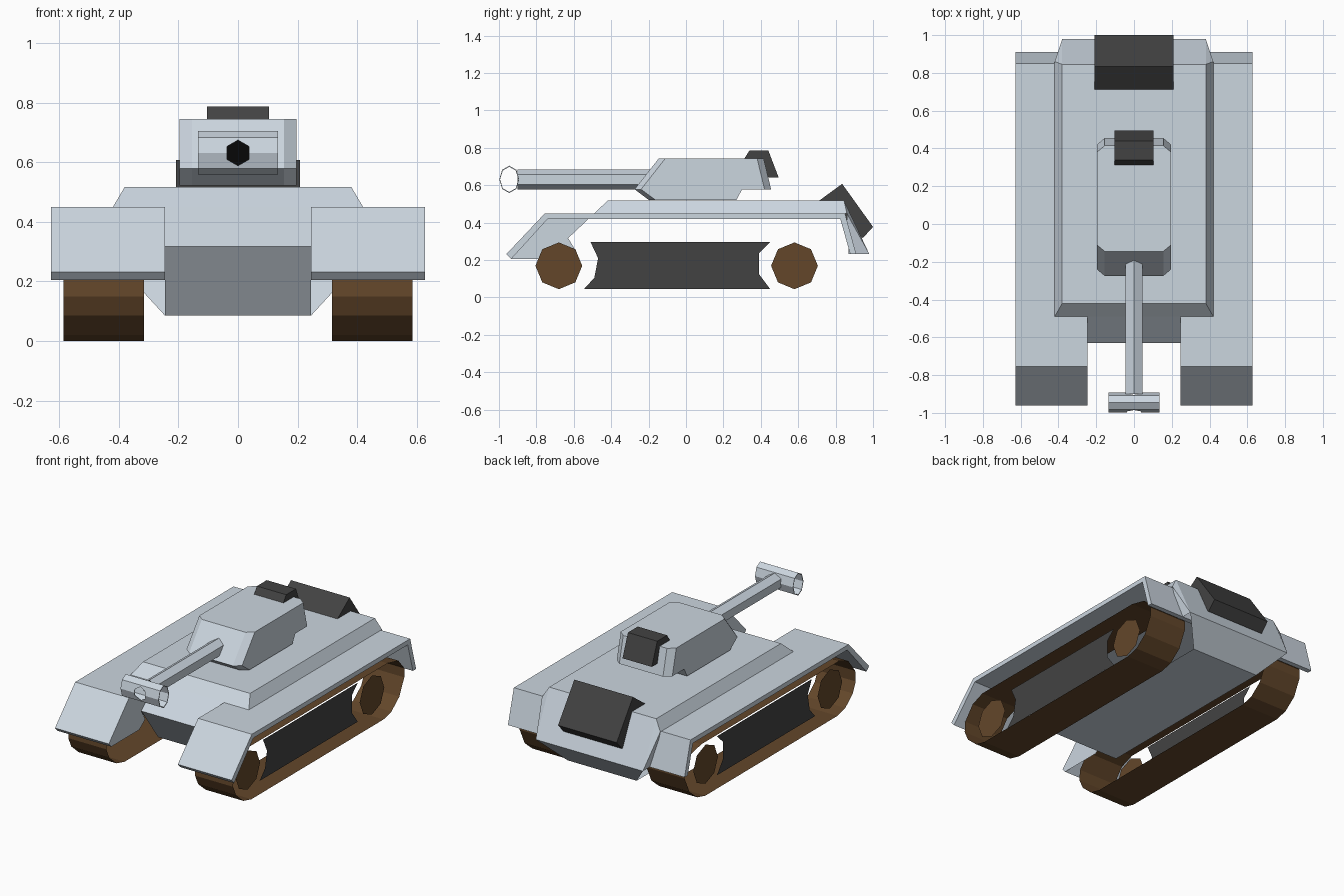
import bpy, bmesh
from math import sin, cos, pi

if "Cube" in bpy.data.objects:
    bpy.data.objects.remove(bpy.data.objects["Cube"])


def material(name, rgb):
    m = bpy.data.materials.new(name)
    m.diffuse_color = (*rgb, 1)
    m.use_nodes = True
    m.node_tree.nodes["Principled BSDF"].inputs["Base Color"].default_value = m.diffuse_color
    return m


PAINT = material("pale_paint", (0.60, 0.67, 0.74))
DARK = material("dark_metal", (0.055, 0.055, 0.055))
BROWN = material("brown_tracks", (0.125, 0.062, 0.023))
BLACK = material("black_bore", (0.002, 0.002, 0.002))


def make(name, bm, mat):
    bmesh.ops.remove_doubles(bm, verts=bm.verts, dist=1e-5)
    bmesh.ops.recalc_face_normals(bm, faces=bm.faces)
    me = bpy.data.meshes.new(name)
    bm.to_mesh(me)
    bm.free()
    me.materials.append(mat)
    ob = bpy.data.objects.new(name, me)
    bpy.context.collection.objects.link(ob)
    return ob


def face(bm, pts):
    bm.faces.new([bm.verts.new(p) for p in pts])


def loft(name, rings, mat, caps=True):
    """Join closed rings of points with quads."""
    bm = bmesh.new()
    loops = [[bm.verts.new(p) for p in r] for r in rings]
    n = len(rings[0])
    for a, b in zip(loops, loops[1:]):
        for i in range(n):
            j = (i + 1) % n
            bm.faces.new((a[i], a[j], b[j], b[i]))
    if caps:
        bm.faces.new(loops[0])
        bm.faces.new(loops[-1])
    return make(name, bm, mat)


def prism(name, x0, x1, profile, mat, caps=True):
    """Extrude a (y, z) profile along x."""
    return loft(name, [[(x, y, z) for y, z in profile] for x in (x0, x1)], mat, caps)


def plate(name, x, profile, mat):
    """Flat (y, z) plate at one x, facing away from the middle."""
    bm = bmesh.new()
    pts = [(x, y, z) for y, z in profile]
    face(bm, pts)
    f = next(iter(bm.faces))
    f.normal_update()
    if f.normal.x * x < 0:
        f.normal_flip()
    me = bpy.data.meshes.new(name)
    bm.to_mesh(me)
    bm.free()
    me.materials.append(mat)
    bpy.context.collection.objects.link(bpy.data.objects.new(name, me))


def circle(n, r, turn=0.0):
    return [(r * cos(turn + 2 * pi * i / n), r * sin(turn + 2 * pi * i / n)) for i in range(n)]


# Hull: strip of crosswise plates, then the sides
bm = bmesh.new()


def plates(stations):
    for (w, y, z), (v, s, t) in zip(stations, stations[1:]):
        face(bm, [(-w, y, z), (w, y, z), (v, s, t), (-v, s, t)])


plates([(.245, -.49, .449), (.245, -.63, .317), (.245, -.46, .085),
        (.245, .85, .085), (.38, .98, .232), (.38, .845, .517),
        (.38, -.42, .517), (.42, -.49, .449)])
for s in (-1, 1):
    face(bm, [(s * .38, -.42, .517), (s * .42, -.49, .449), (s * .42, .86, .449), (s * .38, .845, .517)])
    face(bm, [(s * .38, .845, .517), (s * .42, .86, .449), (s * .38, .98, .232)])
    face(bm, [(s * .42, .86, .449), (s * .38, .87, .232), (s * .38, .98, .232)])
make("hull", bm, PAINT)

FENDER = [(-.96, .232), (-.755, .449), (.85, .449), (.91, .232),
          (.878, .232), (.825, .419), (-.74, .419), (-.935, .205)]
FENDER_WALL = [(-.96, .232), (-.755, .449), (-.49, .449), (-.63, .317), (-.59, .25), (-.65, .205), (-.935, .205)]
BELT = [(-.70, 0), (-.78, .02), (-.855, .085), (-.885, .15), (-.88, .22), (-.81, .31), (-.72, .345),
        (.68, .345), (.79, .32), (.85, .25), (.85, .19), (.80, .085), (.72, .02), (.64, 0)]
PANEL = [(-.51, .295), (.45, .295), (.39, .237), (.39, .125),
         (.45, .045), (-.545, .045), (-.49, .105), (-.47, .21)]

for side, s in (("left", -1), ("right", 1)):
    # Fender and its inner front wall
    prism(side + "_fender", s * .245, s * .627, FENDER, PAINT)
    plate(side + "_fender_wall", s * .245, FENDER_WALL, PAINT)
    # Running gear: open belt, flat panel and wheel discs
    prism(side + "_track", s * .315, s * .585, BELT, BROWN, caps=False)
    plate(side + "_track_panel", s * .535, PANEL, DARK)
    for end, yc in (("front", -.68), ("rear", .58)):
        plate(f"{side}_{end}_wheel", s * .545, [(yc + a, .169 + b) for a, b in circle(8, .125)], BROWN)


# Turret: stacked rings with cut corners
def turret_ring(z, y0, y1, rear_cut=.035, w=.197, cx=.042, cy=.035):
    return [(-w, y0 + cy, z), (cx - w, y0, z), (w - cx, y0, z), (w, y0 + cy, z),
            (w, y1 - rear_cut, z), (w - cx, y1, z), (cx - w, y1, z), (-w, y1 - rear_cut, z)]


loft("turret", [turret_ring(.522, -.2, .27, 0), turret_ring(.578, -.275, .30, 0),
                turret_ring(.578, -.275, .455), turret_ring(.744, -.145, .415)], PAINT)
prism("turret_hatch", -.104, .104, [(.31, .74), (.34, .786), (.44, .786),
                                    (.495, .642), (.44, .642), (.41, .74)], DARK)

# Rear stowage box
prism("rear_box", -.208, .208, [(.71, .516), (.835, .607), (1.0, .377), (.945, .317)], DARK)


# Gun barrel with dark bore
def hex_rings(r, ys):
    return [[(a, y, .631 + b) for a, b in circle(6, r, pi / 2)] for y in ys]


loft("barrel", hex_rings(.053, (-.90, -.15)), PAINT, caps=False)
loft("bore", hex_rings(.044, (-.895, -.80)), BLACK)

# Muzzle brake: open crosswise tube, pierced for the bore
tube, inner = [[(-.945 + a * .73, .631 + b) for a, b in circle(8, r)] for r in (.073, .067)]
brake = loft("muzzle_brake", [[(x, y, z) for y, z in p] for x, p in
                              ((-.135, tube), (.135, tube), (.135, inner), (-.135, inner), (-.135, tube))],
             PAINT, caps=False)
cutter = loft("bore_cutter", hex_rings(.043, (-1.1, -.88)), BLACK)
cutter.hide_render = True
cutter.hide_set(True)
mod = brake.modifiers.new("bore_hole", 'BOOLEAN')
mod.object = cutter
mod.operation = 'DIFFERENCE'
mod.solver = 'EXACT'
